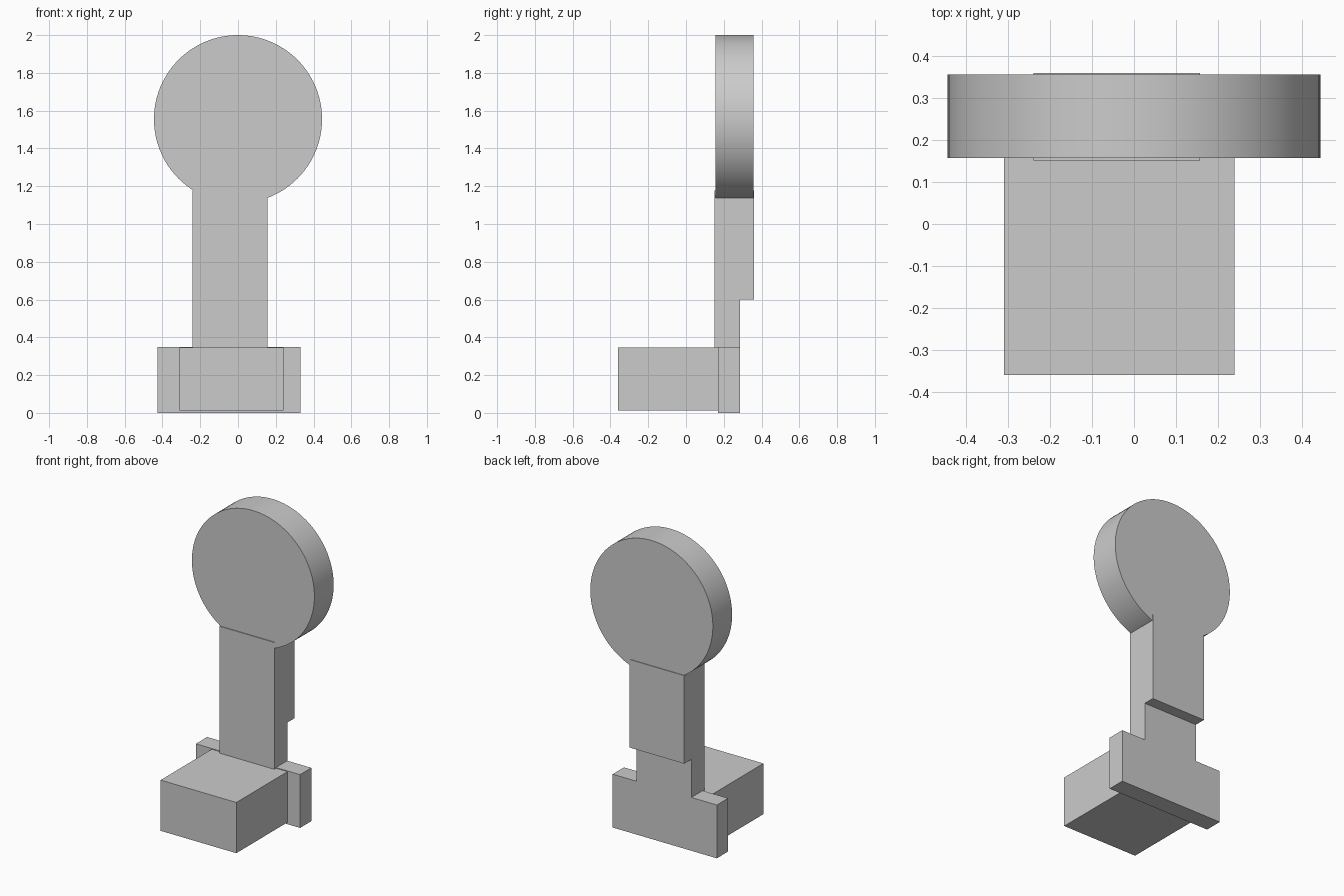
import bpy, bmesh, math
from mathutils import Matrix

cube = bpy.data.objects.get("Cube")
if cube:
    bpy.data.objects.remove(cube, do_unlink=True)

GREY = (0.6, 0.6, 0.6, 1.0)
grey = bpy.data.materials.new("plain_grey")
grey.use_nodes = True
grey.diffuse_color = GREY
grey.node_tree.nodes["Principled BSDF"].inputs["Base Color"].default_value = GREY


def finish(name, bm):
    bmesh.ops.recalc_face_normals(bm, faces=bm.faces)
    mesh = bpy.data.meshes.new(name)
    bm.to_mesh(mesh)
    bm.free()
    mesh.materials.append(grey)
    obj = bpy.data.objects.new(name, mesh)
    bpy.context.collection.objects.link(obj)
    return obj


def extrude_side_profile(name, x0, x1, points):
    """Extrude a (y, z) outline from x0 to x1."""
    bm = bmesh.new()
    face = bm.faces.new([bm.verts.new((x0, y, z)) for y, z in points])
    new = bmesh.ops.extrude_face_region(bm, geom=[face])["geom"]
    verts = [v for v in new if isinstance(v, bmesh.types.BMVert)]
    bmesh.ops.translate(bm, verts=verts, vec=(x1 - x0, 0, 0))
    return finish(name, bm)


def box(name, x0, x1, y0, y1, z0, z1):
    return extrude_side_profile(name, x0, x1, [(y0, z0), (y1, z0), (y1, z1), (y0, z1)])


# Base: a block in front of a wider back plate
box("base_block", -0.31, 0.24, -0.36, 0.172, 0.012, 0.345)
box("back_plate", -0.425, 0.332, 0.17, 0.287, 0, 0.35)

# Stem: thicker at the top, with a step on its back
extrude_side_profile("stem", -0.24, 0.157, [
    (0.152, 0.344), (0.287, 0.344), (0.287, 0.6),
    (0.361, 0.6), (0.361, 1.178), (0.152, 1.178)])

# Round head facing the front
bm = bmesh.new()
bmesh.ops.create_cone(
    bm, cap_ends=True, segments=96, radius1=0.445, radius2=0.445, depth=0.2,
    matrix=Matrix.Translation((0, 0.257, 1.555)) @ Matrix.Rotation(math.pi / 2, 4, "X"))
head = finish("round_head", bm)
bpy.ops.object.select_all(action="DESELECT")
head.select_set(True)
bpy.context.view_layer.objects.active = head
bpy.ops.object.shade_smooth_by_angle(angle=math.radians(30))
